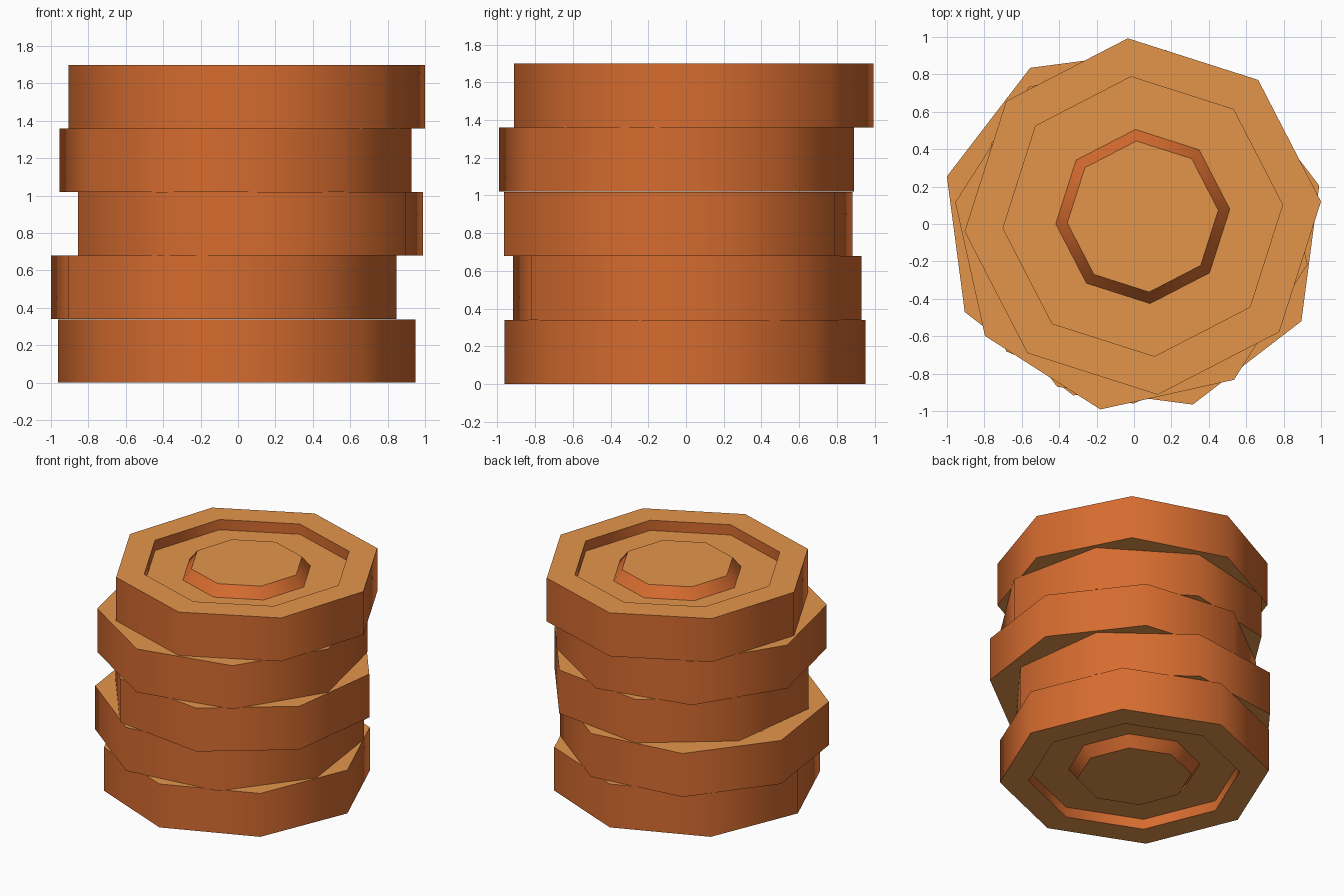
import bpy, bmesh, math

if "Cube" in bpy.data.objects:
    bpy.data.objects.remove(bpy.data.objects["Cube"])

def material(name, rgb):
    m = bpy.data.materials.new(name)
    m.diffuse_color = (*rgb, 1)
    m.use_nodes = True
    m.node_tree.nodes["Principled BSDF"].inputs["Base Color"].default_value = m.diffuse_color
    return m

tan = material("tan_face", (0.78, 0.30, 0.068))
orange = material("orange_side", (0.67, 0.149, 0.029))

H, D, SIDES = 0.339, 0.08, 8
# Half profile of a disc: recessed ring and raised centre on both faces
PROFILE = [(0.405, 0), (0.467, D), (0.75, D), (0.75, 0), (0.956, 0),
           (0.956, H), (0.75, H), (0.75, H - D), (0.467, H - D), (0.405, H)]

def disc(name, x, y, z, turn):
    bm = bmesh.new()
    rings = []
    for r, h in PROFILE:
        ring = []
        for i in range(SIDES):
            a = math.radians(turn) + i * math.tau / SIDES
            ring.append(bm.verts.new((r * math.cos(a), r * math.sin(a), h)))
        rings.append(ring)
    for a, b in zip(rings, rings[1:]):
        for i in range(SIDES):
            j = (i + 1) % SIDES
            bm.faces.new((a[i], a[j], b[j], b[i]))
    bm.faces.new(rings[0][::-1])
    bm.faces.new(rings[-1])
    bmesh.ops.recalc_face_normals(bm, faces=bm.faces[:])
    bm.normal_update()
    # Level faces are tan, walls are orange
    for f in bm.faces:
        f.material_index = 0 if abs(f.normal.z) > 0.9 else 1
    me = bpy.data.meshes.new(name)
    bm.to_mesh(me)
    bm.free()
    me.materials.append(tan)
    me.materials.append(orange)
    ob = bpy.data.objects.new(name, me)
    ob.location = (x, y, z)
    bpy.context.collection.objects.link(ob)
    bpy.ops.object.select_all(action='DESELECT')
    ob.select_set(True)
    bpy.context.view_layer.objects.active = ob
    bpy.ops.object.shade_smooth_by_angle(angle=math.radians(48))

# Untidy stack: x, y offset and turn of each disc from the bottom up
STACK = [(-0.007, -0.005, 0), (-0.077, 0.007, -15), (0.067, -0.042, 15),
         (-0.014, -0.05, -10), (0.047, 0.04, 4.8)]
for n, (x, y, turn) in enumerate(STACK):
    disc(f"stacked_disc_{n + 1}", x, y, n * 0.34, turn)
